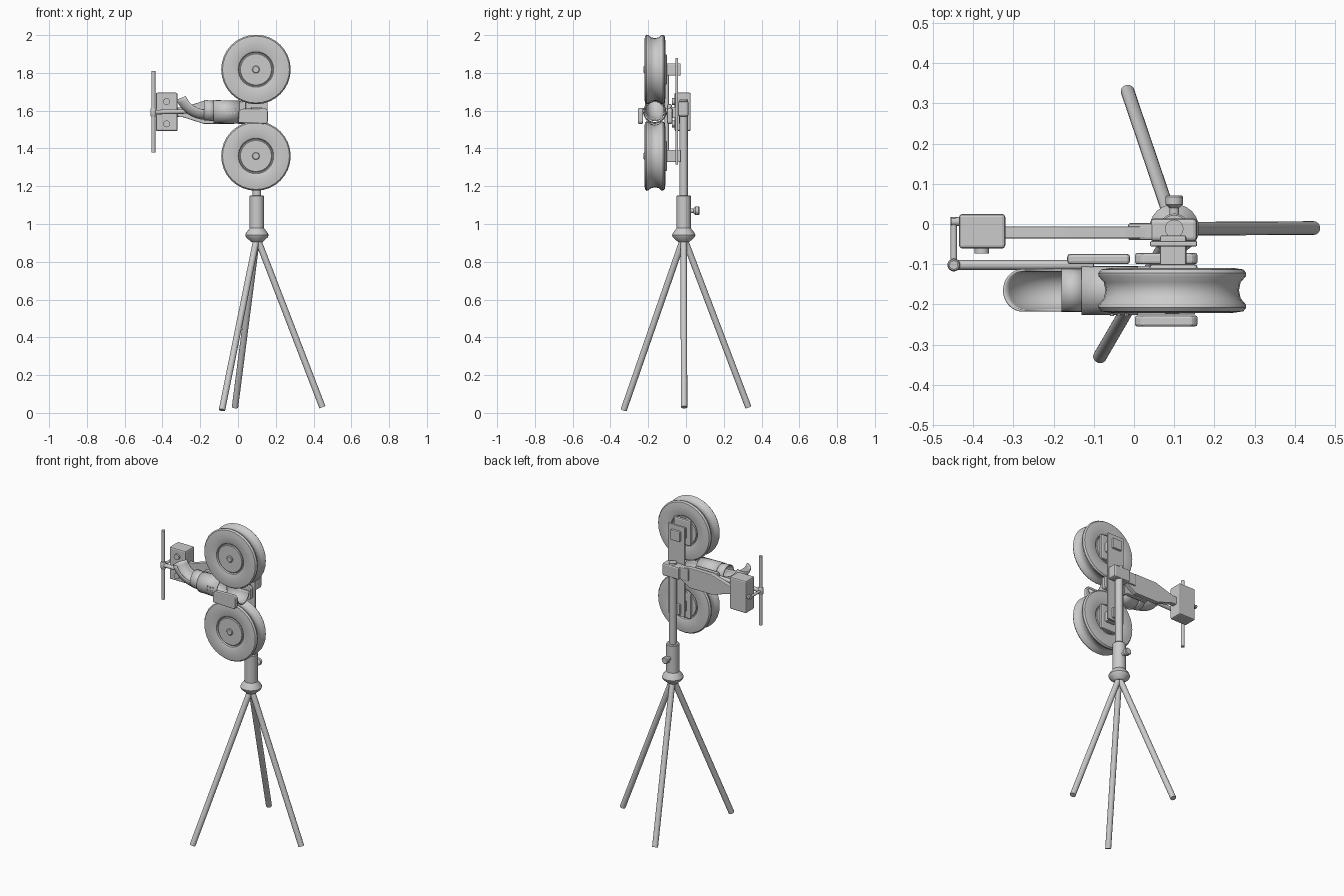
import bpy, bmesh
from math import sin, cos, pi, radians
from mathutils import Vector

if "Cube" in bpy.data.objects:
    bpy.data.objects.remove(bpy.data.objects["Cube"])


def finish(name, bm, bevel=0.0, smooth=True):
    bmesh.ops.recalc_face_normals(bm, faces=bm.faces)
    me = bpy.data.meshes.new(name)
    bm.to_mesh(me)
    bm.free()
    ob = bpy.data.objects.new(name, me)
    bpy.context.collection.objects.link(ob)
    if bevel:
        m = ob.modifiers.new("bevel", 'BEVEL')
        m.width, m.segments = bevel, 2
    if smooth:
        bpy.ops.object.select_all(action='DESELECT')
        bpy.context.view_layer.objects.active = ob
        ob.select_set(True)
        bpy.ops.object.shade_smooth_by_angle(angle=radians(35))
    return ob


def box(name, x, y, z, bevel=0.004):
    """Box from (min, max) ranges."""
    bm = bmesh.new()
    bmesh.ops.create_cube(bm, size=1)
    for v in bm.verts:
        v.co = [(r[0] + r[1]) / 2 + c * (r[1] - r[0]) for r, c in zip((x, y, z), v.co)]
    return finish(name, bm, bevel, False)


def lathe(name, origin, axis, profile, n=24):
    """Revolve (radius, distance) pairs about an axis, capping both ends."""
    q = Vector((0, 0, 1)).rotation_difference(Vector(axis).normalized())
    bm = bmesh.new()
    rings = []
    for r, h in profile:
        rings.append([bm.verts.new(Vector(origin) + q @ Vector(
            (r * cos(2 * pi * i / n), r * sin(2 * pi * i / n), h))) for i in range(n)])
    for a, b in zip(rings, rings[1:]):
        for i in range(n):
            bm.faces.new((a[i], a[(i + 1) % n], b[(i + 1) % n], b[i]))
    bm.faces.new(rings[0])
    bm.faces.new(rings[-1])
    return finish(name, bm)


def rod(name, a, b, r, n=16):
    d = Vector(b) - Vector(a)
    return lathe(name, a, d, [(r, 0), (r, d.length)], n)


def plate(name, outline, y0, y1, bevel=0.004):
    """Extrude an x-z outline along y."""
    bm = bmesh.new()
    f = bm.faces.new([bm.verts.new((x, y0, z)) for x, z in outline])
    g = bmesh.ops.extrude_face_region(bm, geom=[f])["geom"]
    for v in g:
        if isinstance(v, bmesh.types.BMVert):
            v.co.y = y1
    return finish(name, bm, bevel, False)


def pipe(name, path, r, a0, a1, n=16, thick=0.006):
    """Sweep an arc of pipe along (x, z, slope angle) stations."""
    bm = bmesh.new()
    rows = []
    for x, z, t in path:
        row = []
        for i in range(n + 1):
            a = a0 + (a1 - a0) * i / n
            s = r * sin(a)
            row.append(bm.verts.new((x + s * sin(t), CHUTE_Y + r * cos(a), z + s * cos(t))))
        rows.append(row)
    for a, b in zip(rows, rows[1:]):
        for i in range(n):
            bm.faces.new((a[i], a[i + 1], b[i + 1], b[i]))
    bmesh.ops.remove_doubles(bm, verts=bm.verts, dist=1e-5)
    ob = finish(name, bm)
    m = ob.modifiers.new("wall", 'SOLIDIFY')
    m.thickness, m.offset = thick, -1
    return ob


CHUTE_Y = -0.165
PX, PY = 0.1, -0.012

# Tripod: legs, collar, sleeve, post and clamp knob
feet = [(0.447, -0.01, 0.03), (-0.016, 0.33, 0.03), (-0.085, -0.33, 0.015)]
for i, f in enumerate(feet):
    top = Vector((PX, PY, 0.93)).lerp(Vector(f), 0.02)
    rod(f"tripod_leg_{i + 1}", top, f, 0.017)
lathe("tripod_collar", (PX, PY, 0), (0, 0, 1),
      [(0.03, 0.905), (0.058, 0.93), (0.062, 0.942), (0.057, 0.953), (0.038, 0.978)])
lathe("post_sleeve", (PX, PY, 0), (0, 0, 1),
      [(0.034, 0.96), (0.038, 0.965), (0.038, 1.147), (0.034, 1.152)])
rod("post", (PX, PY, 1.14), (PX, PY, 1.66), 0.023)
lathe("clamp_knob", (PX, 0.015, 1.07), (0, 1, 0),
      [(0.012, 0), (0.012, 0.025), (0.022, 0.034), (0.022, 0.052), (0.018, 0.056)], 16)

# Upright frame plate and clamp block
box("frame_plate", (0.04, 0.157), (-0.056, -0.042), (1.315, 1.88))
box("frame_clamp", (0.04, 0.157), (-0.043, 0.014), (1.57, 1.65), 0.01)

# Wheels with hubs, axles and drive mounts
for word, zc in (("upper", 1.818), ("lower", 1.36)):
    c = (0.095, CHUTE_Y, zc)
    half = [(0.166, 0.0), (0.17, 0.02), (0.183, 0.035), (0.184, 0.043),
            (0.177, 0.052), (0.15, 0.056), (0.105, 0.054), (0.094, 0.050), (0.09, 0.042)]
    prof = [(r, -h) for r, h in reversed(half[1:])] + half
    lathe(f"{word}_tyre", c, (0, -1, 0), prof, 32)
    lathe(f"{word}_hub", c, (0, -1, 0),
          [(0.084, -0.05), (0.086, -0.046), (0.086, 0.046), (0.082, 0.05)], 32)
    lathe(f"{word}_axle", c, (0, -1, 0),
          [(0.02, -0.06), (0.02, 0.055), (0.016, 0.059)], 16)
    box(f"{word}_drive_plate", (0.038, 0.158), (-0.12, -0.1), (zc - 0.08, zc + 0.08), 0.008)
    box(f"{word}_drive_block", (0.065, 0.13), (-0.105, -0.028), (zc - 0.032, zc + 0.032), 0.005)

# Feed chute: scoop, inner tube, sleeve and open trough
R = 0.115
scoop = [(-0.17 - R * sin(t), 1.605 + R * (1 - cos(t)), t)
         for t in [radians(68) * i / 8 for i in range(9)]]
pipe("chute_scoop", [(-0.12, 1.6, 0)] + scoop, 0.053, pi, 2 * pi)
pipe("chute_tube", [(-0.18, 1.603, 0), (-0.12, 1.598, 0)], 0.054, 0, 2 * pi, 24)
pipe("chute_sleeve", [(-0.13, 1.595, 0), (0.01, 1.592, 0)], 0.061, 0, 2 * pi, 24)
pipe("chute_trough", [(0.0, 1.59, 0), (0.152, 1.59, 0)], 0.06, pi, 2 * pi)
for i in range(3):
    for j in range(2):
        x, z = -0.055 + 0.018 * i, 1.588 + 0.02 * j
        rod(f"chute_stud_{i}_{j}", (x, -0.215, z), (x, -0.229, z), 0.005, 8)

# Guide plates each side of the ball path
guide = [(0.002, 1.535), (0.15, 1.53), (0.158, 1.54), (0.158, 1.6),
         (0.145, 1.613), (0.02, 1.61), (0.002, 1.595)]
for word, y in (("front", -0.255), ("rear", -0.1)):
    plate(f"{word}_guide", guide, y, y + 0.028, 0.007)
box("chute_side_block", (-0.166, -0.01), (-0.1, -0.074), (1.555, 1.635), 0.008)
box("guide_bracket", (0.07, 0.125), (-0.085, -0.05), (1.56, 1.62))

# Support arm widening towards the post
plate("support_arm", [(-0.33, 1.568), (-0.29, 1.565), (-0.18, 1.53), (-0.02, 1.53), (0.05, 1.575),
                      (0.05, 1.645), (-0.02, 1.655), (-0.17, 1.655), (-0.29, 1.618),
                      (-0.33, 1.615)], -0.036, -0.006)
box("arm_socket", (-0.015, 0.05), (-0.04, 0.002), (1.572, 1.648), 0.006)

# Control box with dials
box("control_box", (-0.435, -0.32), (-0.061, 0.025), (1.492, 1.695), 0.008)
for i, z in enumerate((1.648, 1.53)):
    rod(f"dial_{i + 1}", (-0.378, -0.055, z), (-0.378, -0.073, z), 0.018)

# Handle: vertical grip, cross bar, pivot and link to the chute
rod("handle_grip", (-0.448, -0.102, 1.378), (-0.448, -0.102, 1.81), 0.011)
rod("handle_cross_bar", (-0.448, -0.115, 1.592), (-0.448, 0.018, 1.592), 0.008)
rod("handle_pivot", (-0.455, 0.006, 1.592), (-0.43, 0.006, 1.592), 0.011)
lathe("handle_joint", (-0.448, -0.102, 1.57), (0, 0, 1),
      [(0.013, 0), (0.016, 0.006), (0.016, 0.038), (0.013, 0.044)], 16)
rod("handle_link", (-0.448, -0.102, 1.592), (-0.1, -0.102, 1.6), 0.012)
